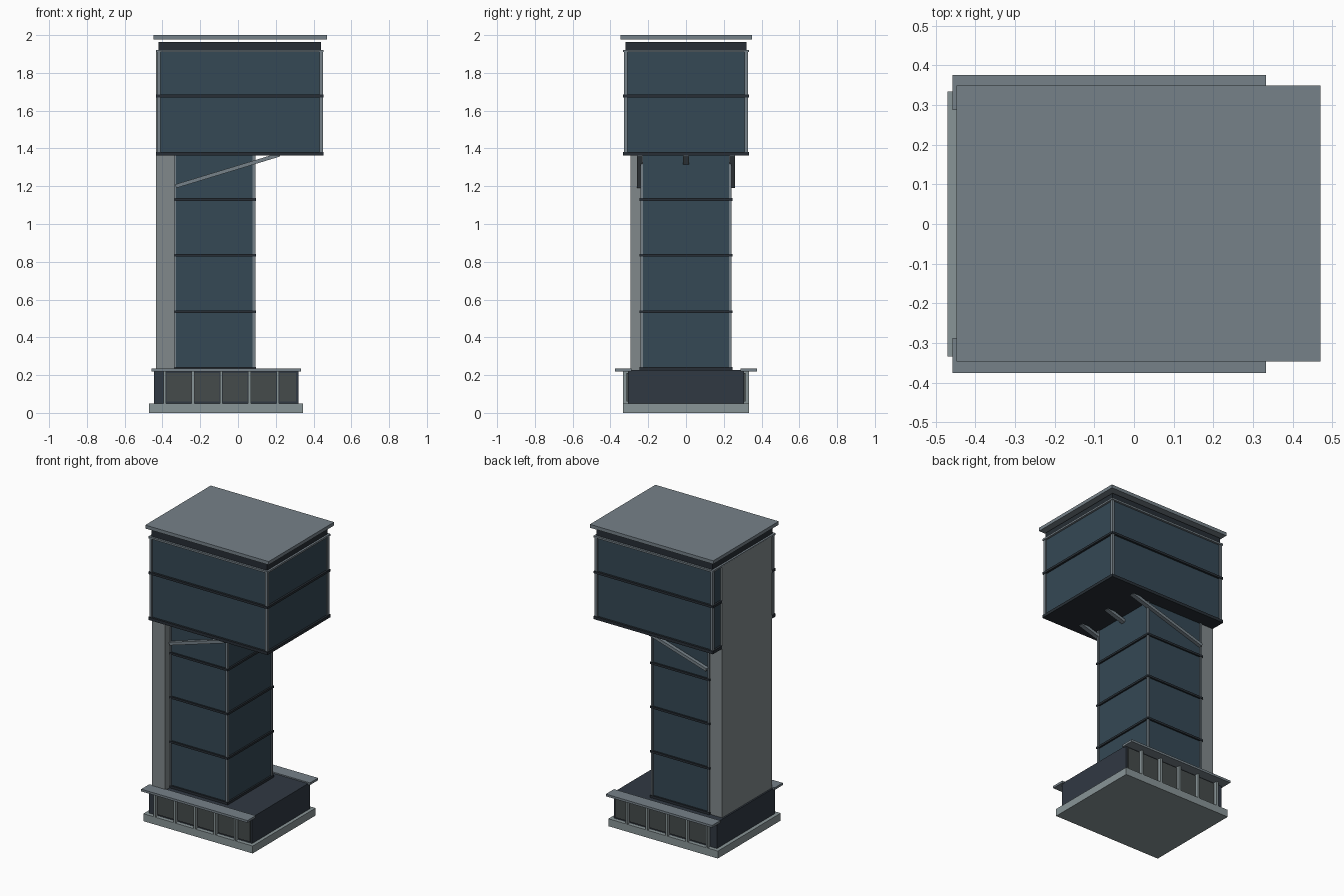
import bpy, math
from mathutils import Vector

if "Cube" in bpy.data.objects:
    bpy.data.objects.remove(bpy.data.objects["Cube"])


def material(name, rgb):
    m = bpy.data.materials.new(name)
    m.diffuse_color = (*rgb, 1)
    m.use_nodes = True
    m.node_tree.nodes["Principled BSDF"].inputs["Base Color"].default_value = m.diffuse_color
    return m


CLAD = material("blue_cladding", (0.035, 0.065, 0.09))
DARK = material("dark_trim", (0.02, 0.027, 0.035))
BASE = material("base_wall", (0.03, 0.04, 0.055))
PANEL = material("panel_grey", (0.06, 0.07, 0.07))
STONE = material("light_stone", (0.25, 0.30, 0.31))
METAL = material("grey_metal", (0.18, 0.22, 0.25))
WALL = material("concrete_wall", (0.22, 0.25, 0.26))


def box(name, x, y, z, mat):
    """Axis-aligned box from (min, max) pairs."""
    lo, hi = Vector((x[0], y[0], z[0])), Vector((x[1], y[1], z[1]))
    bpy.ops.mesh.primitive_cube_add(size=1, location=(lo + hi) / 2)
    o = bpy.context.object
    o.name = name
    o.scale = hi - lo
    bpy.ops.object.transform_apply(location=False, rotation=False, scale=True)
    o.data.materials.append(mat)
    return o


def band(name, x, y, z, out, mat):
    """Trim ring around a block."""
    box(name, (x[0] - out, x[1] + out), (y[0] - out, y[1] + out), z, mat)


def corner_posts(name, x, y, z, r, mat):
    for cx in x:
        for cy in y:
            box(name, (cx - r, cx + r), (cy - r, cy + r), z, mat)


# Base: plinth, wall, and on both long sides panels, fins and a cap strip
box("plinth", (-0.47, 0.343), (-0.334, 0.334), (0, 0.05), STONE)
box("base_block", (-0.445, 0.32), (-0.307, 0.307), (0.05, 0.226), BASE)
for s in (-1, 1):
    def side(a, b):
        return tuple(sorted((s * a, s * b)))
    box("base_cap", (-0.457, 0.333), side(0.288, 0.375), (0.219, 0.234), METAL)
    fins = [-0.388 + 0.1495 * i for i in range(5)]
    for f in fins:
        box("base_fin", (f - 0.007, f + 0.007), side(0.30, 0.334), (0.05, 0.222), STONE)
    for a, b in zip(fins, fins[1:] + [0.317]):
        box("base_panel", (a + 0.009, b - 0.009), side(0.30, 0.314), (0.06, 0.212), PANEL)

# Shaft with floor bands and corner posts
SX, SY = (-0.335, 0.085), (-0.235, 0.235)
box("shaft", SX, SY, (0.22, 1.37), CLAD)
band("shaft_foot_band", SX, SY, (0.226, 0.242), 0.011, DARK)
for z in (0.535, 0.834, 1.13):
    band("shaft_band", SX, SY, (z - 0.007, z + 0.007), 0.011, DARK)
corner_posts("shaft_post", SX, SY, (0.235, 1.365), 0.007, METAL)

# Blank wall running up the back of the shaft and head
box("spine_wall", (-0.434, -0.336), (-0.295, 0.235), (0.22, 1.918), WALL)

# Overhanging head
HX, HY = (-0.42, 0.44), (-0.32, 0.32)
box("head", HX, HY, (1.365, 1.915), CLAD)
band("head_bottom_band", HX, HY, (1.362, 1.382), 0.0135, DARK)
band("head_middle_band", HX, HY, (1.67, 1.685), 0.0135, DARK)
band("head_top_band", HX, HY, (1.91, 1.922), 0.0135, METAL)
corner_posts("head_post", HX, HY, (1.375, 1.915), 0.009, METAL)
box("parapet", HX, HY, (1.92, 1.963), DARK)
box("roof_slab", (-0.447, 0.47), (-0.346, 0.349), (1.977, 2.0), METAL)

# Sloping struts under the overhang
a, b = Vector((-0.33, 0, 1.2)), Vector((0.22, 0, 1.367))
d = b - a
for y in (-0.244, 0, 0.244):
    strut = box("strut", (-d.length / 2, d.length / 2), (-0.015, 0.015), (-0.01, 0.01), METAL)
    strut.location = (a + b) / 2 + Vector((0, y, 0))
    strut.rotation_euler = (0, -math.atan2(d.z, d.x), 0)
